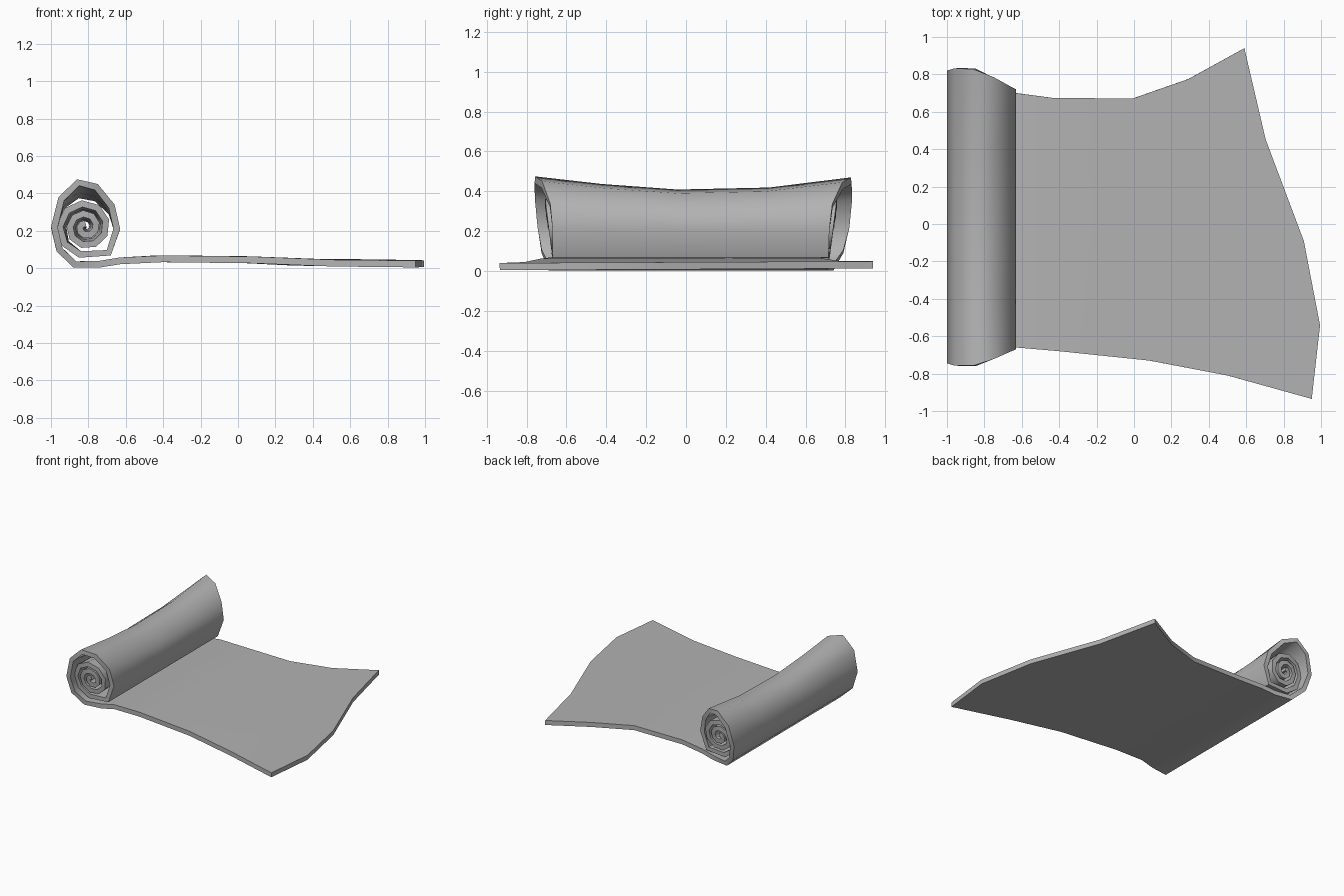
import bpy, bmesh
from math import sin, cos, radians

if "Cube" in bpy.data.objects:
    bpy.data.objects.remove(bpy.data.objects["Cube"])

CX, CZ = -0.815, 0.22               # roll axis
ROWS = (0, 0.21, 0.45, 0.74, 1)     # positions across the sheet
SAG = (0, 0.038, 0.066, 0.056, 0.005)
BULGE = (0, 0.12, 0.12, 0.02, 0)

# Open sheet: front x, front y, back x, back y, front z, back z, edge bulge
flat = [
    (0.95, -0.935, 0.59, 0.94, 0.004, 0.013, 1.0),
    (0.50, -0.81, 0.29, 0.775, 0.009, 0.014, 0.5),
    (0.08, -0.73, -0.01, 0.67, 0.026, 0.029, 0.15),
    (-0.40, -0.68, -0.44, 0.675, 0.032, 0.032, 0),
    (-0.63, -0.66, -0.63, 0.70, 0.021, 0.021, 0),
]
# Outer turn of the roll: x, z, front y, back y
outer = [
    (-0.74, 0.003, -0.672, 0.715), (-0.88, 0.003, -0.69, 0.74),
    (-0.97, 0.09, -0.725, 0.79), (-1.0, 0.22, -0.745, 0.82),
    (-0.96, 0.38, -0.757, 0.832), (-0.86, 0.475, -0.757, 0.828),
    (-0.75, 0.45, -0.722, 0.785), (-0.66, 0.34, -0.682, 0.735),
    (-0.63, 0.21, -0.67, 0.72), (-0.68, 0.068, -0.67, 0.715),
]

stations = []
for xf, yf, xb, yb, zf, zb, b in flat:
    stations.append([(xf + (xb - xf) * t + b * k, yf + (yb - yf) * t, zf + (zb - zf) * t)
                     for t, k in zip(ROWS, BULGE)])
for x, z, yf, yb in outer:
    lift = max(0, (z - 0.2) / 0.275)
    stations.append([(x, yf + (yb - yf) * t, z - s * lift) for t, s in zip(ROWS, SAG)])

# Inner turns wind towards the axis, slightly pinched at mid-length
turns, per_turn = 2.5, 9
for i in range(int(turns * per_turn) + 1):
    f = i / per_turn
    a = radians(-102 - 360 * f)
    r = 0.168 - 0.054 * f
    slant = 0.12 * r * sin(a)
    yf, yb = -0.69 - slant, 0.74 + slant
    pinch = 0.25 * min(1, 2 * f)
    row = []
    for t, s in zip(ROWS, SAG):
        q = r - min(pinch, 0.022 / r) * s / 0.066 * r
        row.append((CX + q * cos(a), yf + (yb - yf) * t, CZ + q * sin(a)))
    stations.append(row)

bm = bmesh.new()
grid = [[bm.verts.new(p) for p in row] for row in stations]
for a, b in zip(grid, grid[1:]):
    for j in range(len(ROWS) - 1):
        bm.faces.new((a[j], b[j], b[j + 1], a[j + 1]))
mesh = bpy.data.meshes.new("rolled_sheet")
bm.to_mesh(mesh)
bm.free()
sheet = bpy.data.objects.new("rolled_sheet", mesh)
bpy.context.collection.objects.link(sheet)

# Darker grey
mat = bpy.data.materials.new("dark_grey")
mat.diffuse_color = (0.45, 0.45, 0.45, 1)
mat.use_nodes = True
mat.node_tree.nodes["Principled BSDF"].inputs["Base Color"].default_value = mat.diffuse_color
mesh.materials.append(mat)

# Sheet thickness, measured inwards from the outer surface
mod = sheet.modifiers.new("thickness", 'SOLIDIFY')
mod.thickness = 0.036
mod.offset = -1
bpy.context.view_layer.objects.active = sheet
sheet.select_set(True)
bpy.ops.object.modifier_apply(modifier=mod.name)
bpy.ops.object.shade_smooth_by_angle(angle=radians(55))
